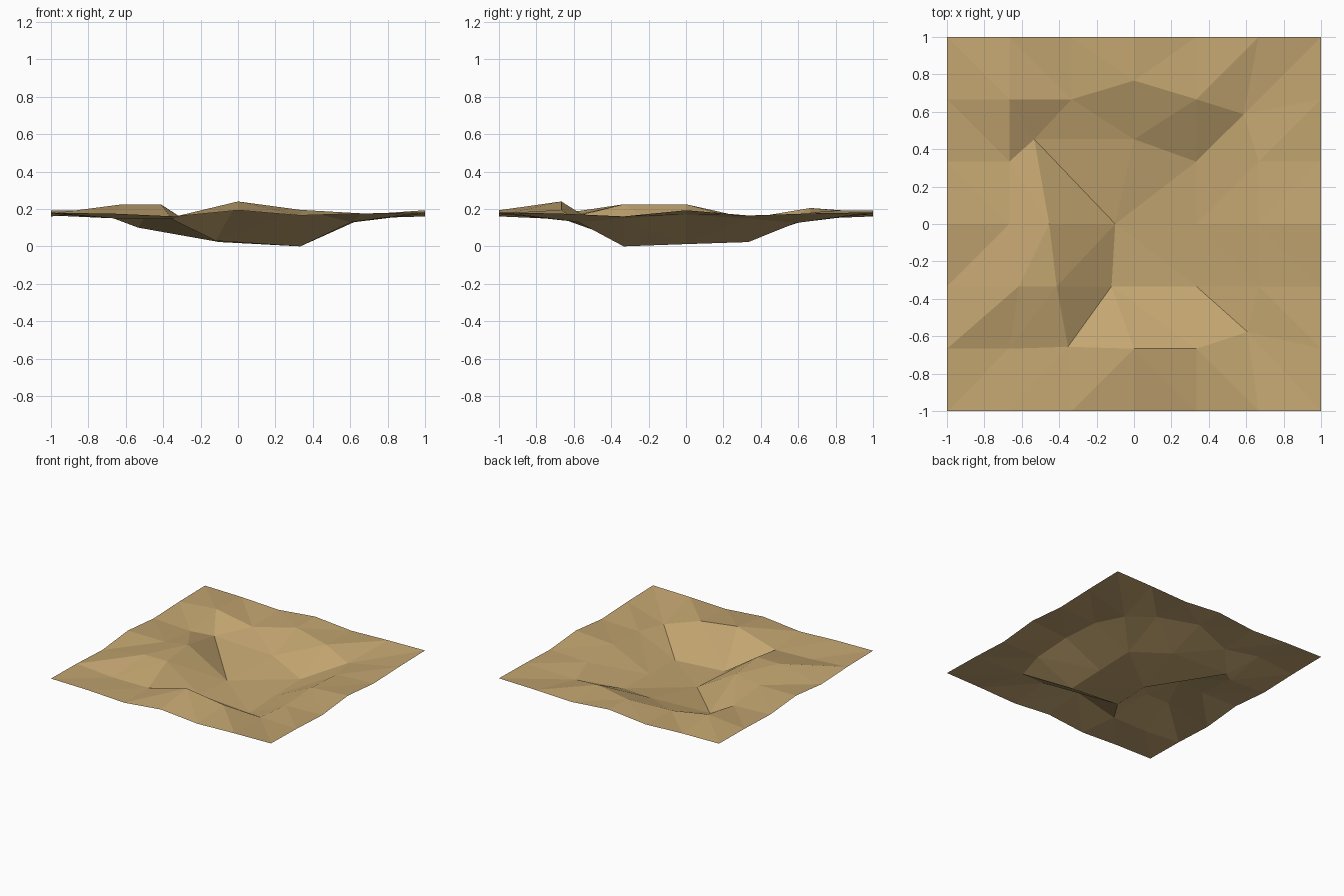
import bpy
import bmesh

cube = bpy.data.objects.get("Cube")
if cube:
    bpy.data.objects.remove(cube, do_unlink=True)

HALF = 3  # grid cells from the centre to each edge

# Heights in hundredths: one rolling rim profile shared by all four edges
rim_profile = [18, 17.5, 16, 19.3, 16.5, 17.6, 18.2]
# Inner rows from front to back, each running from -x to +x
inner_heights = [
    [15, 14.5, 24, 19.5, 13],
    [22.5, 22.5, 3, 0, 15],
    [19, 22.5, 2.3, 1.2, 17],
    [15, 10, 8, 2.3, 15],
    [20.5, 14.7, 19, 18, 12.5],
]
# Sideways shifts of the hollow's bank, keyed by grid column and row
bank_shifts = {
    (1, 2): (.05, 0), (2, 2): (-.08, 0), (3, 2): (-.12, 0),
    (2, 3): (-.12, 0), (3, 3): (-.1, 0),
    (2, 4): (-.2, .12), (3, 4): (0, .12), (3, 5): (0, .1),
    (2, 1): (-.02, .01), (5, 1): (-.06, .09), (5, 5): (-.08, -.08),
}


def grid_index(value):
    return round((value + 1) * HALF)


def height(column, row):
    last = 2 * HALF
    if row in (0, last):
        return rim_profile[column] / 100
    if column in (0, last):
        return rim_profile[row] / 100
    return inner_heights[row - 1][column - 1] / 100


def split_outward(bm, face):
    """Cut a cell along the diagonal that points away from the centre."""
    center = face.calc_center_median()
    sign = 1 if center.x * center.y > 0 else -1
    ordered = sorted(face.verts, key=lambda v: v.co.x + sign * v.co.y)
    bmesh.utils.face_split(face, ordered[0], ordered[-1])


# Flat sheet of square cells, split into triangles
bm = bmesh.new()
bmesh.ops.create_grid(bm, x_segments=2 * HALF, y_segments=2 * HALF, size=1)
for face in list(bm.faces):
    split_outward(bm, face)

# Shape the hollow, the banks and the rim
for vert in bm.verts:
    column, row = grid_index(vert.co.x), grid_index(vert.co.y)
    shift = bank_shifts.get((column, row), (0, 0))
    vert.co.x += shift[0]
    vert.co.y += shift[1]
    vert.co.z = height(column, row)
bm.normal_update()

mesh = bpy.data.meshes.new("sand_ground")
bm.to_mesh(mesh)
bm.free()

# Sand colour
sand = bpy.data.materials.new("sand")
sand.use_nodes = True
color = (.55, .38, .165, 1)
sand.diffuse_color = color
shader = next(n for n in sand.node_tree.nodes if n.type == "BSDF_PRINCIPLED")
shader.inputs["Base Color"].default_value = color
shader.inputs["Roughness"].default_value = .9
mesh.materials.append(sand)

ground = bpy.data.objects.new("sand_ground", mesh)
bpy.context.scene.collection.objects.link(ground)
